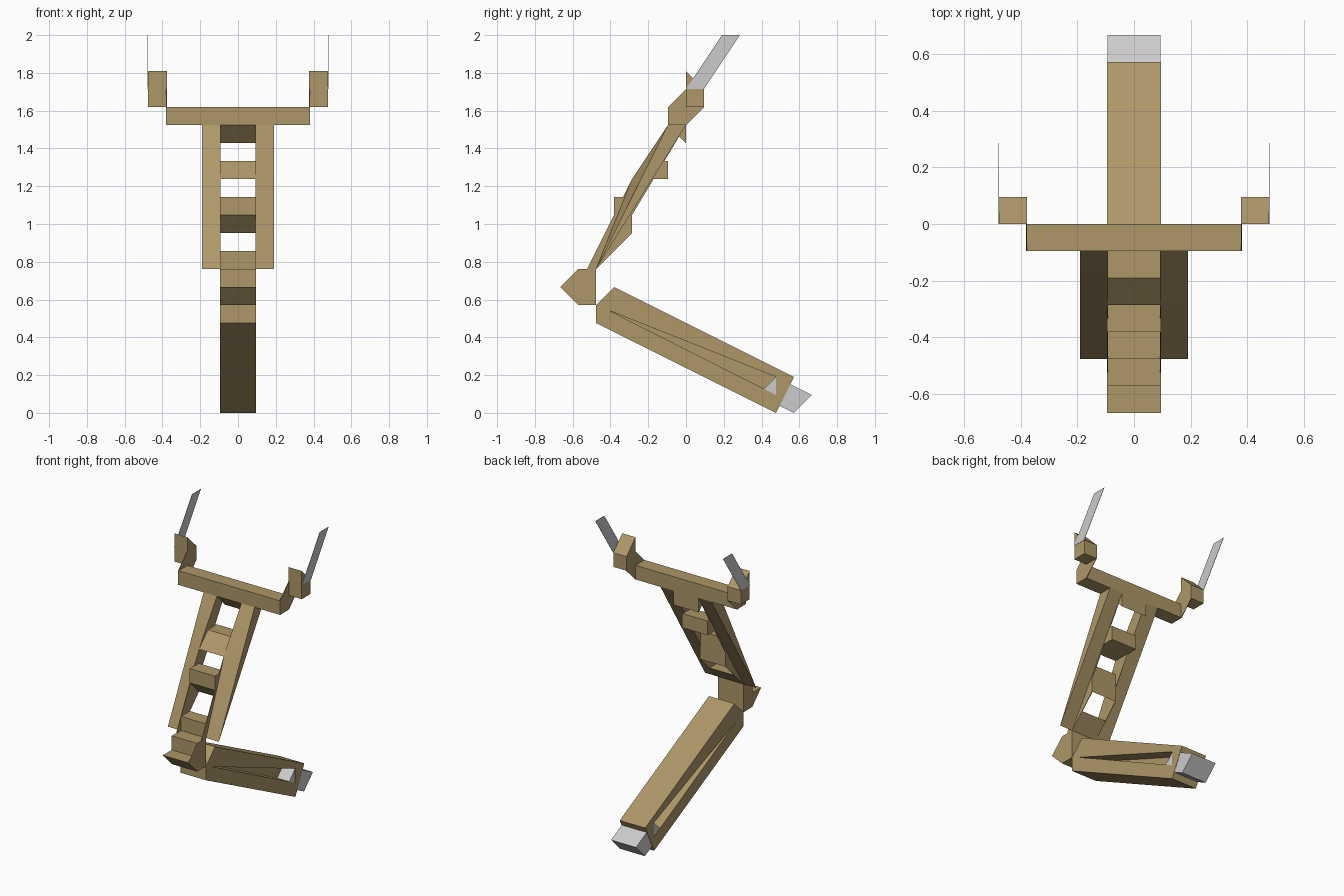
import bpy, bmesh, math

if "Cube" in bpy.data.objects:
    bpy.data.objects.remove(bpy.data.objects["Cube"])

U = 2 / 21  # the model sits on a 21-step lattice

wood = bpy.data.materials.new("wood")
wood.diffuse_color = (0.42, 0.31, 0.14, 1)
wood.use_nodes = True
wood.node_tree.nodes["Principled BSDF"].inputs["Base Color"].default_value = wood.diffuse_color


def loft(name, a, b, xa, xb, mat=wood):
    """Skin between two equal-length side profiles (y, z) at x = xa and x = xb."""
    bm = bmesh.new()
    va = [bm.verts.new((xa * U, y * U, z * U)) for y, z in a]
    vb = [bm.verts.new((xb * U, y * U, z * U)) for y, z in b]
    bm.faces.new(va)
    bm.faces.new(vb[::-1])
    n = len(a)
    for i in range(n):
        j = (i + 1) % n
        bm.faces.new((va[i], vb[i], vb[j], va[j]))
    bmesh.ops.triangulate(bm, faces=[f for f in bm.faces if len(f.verts) > 4])
    bmesh.ops.recalc_face_normals(bm, faces=bm.faces)
    me = bpy.data.meshes.new(name)
    bm.to_mesh(me)
    bm.free()
    ob = bpy.data.objects.new(name, me)
    bpy.context.collection.objects.link(ob)
    if mat:
        me.materials.append(mat)
    bpy.context.view_layer.objects.active = ob
    ob.select_set(True)
    bpy.ops.object.shade_smooth_by_angle(angle=math.radians(40))
    ob.select_set(False)
    return ob


def prism(name, pts, x0, x1, mat=wood):
    return loft(name, pts, pts, x0, x1, mat)


# Sloping lower beam: two rims around a wedge recess, with a thin centre web
prism("beam_upper_rim", [(-5, 6), (-4, 7), (6, 2), (5, 2), (-4.3, 5.7)], -1, 1)
prism("beam_lower_rim", [(-5, 6), (-4.3, 5.7), (5, 1), (5, 2), (6, 2), (5, 0), (-5, 5)], -1, 1)
prism("beam_web", [(-4.3, 5.7), (5, 2), (5, 1)], -0.04, 0.04)

# Grey tip at the end of the beam
prism("beam_tip", [(4, 1), (5, 2), (7, 1), (6, 0)], -0.98, 0.98, None)

# Knee joint between beam and ladder
prism("knee_block", [(-7, 7), (-6, 6), (-5, 6), (-5, 8), (-6, 8), (-6, 7)], -1, 1)

# Ladder rungs
rungs = [
    [(-5, 8), (-4, 9), (-5, 9)],
    [(-4, 11), (-4, 12), (-3, 12), (-3, 10)],
    [(-3, 13), (-2, 14), (-1, 14), (-1, 13)],
    [(-1, 16), (0, 16), (0, 15)],
]
for i, pts in enumerate(rungs):
    prism(f"rung_{i + 1}", pts, -1, 1)

# Crossbar
prism("crossbar", [(-1, 16), (-1, 17), (0, 17), (0, 16)], -4, 4)

inner_rail = [(-5, 8), (-3, 13), (-1, 16), (0, 16), (-2.5, 12)]
outer_rail = [(-5, 8), (-2.5, 13), (-1, 16), (0, 16), (-2.5, 12)]
inner_plate = [(-6, 7), (-3, 13), (-1, 16), (0, 16), (-3, 11), (-3, 10), (-5, 8)]
end_plate = [(-1, 16), (-1, 17), (0, 18), (0, 19), (1, 18), (1, 17), (0, 16)]

for side, s in (("left", -1), ("right", 1)):
    # Ladder rail and its inner side plate
    loft("rail_" + side, inner_rail, outer_rail, s, 2 * s)
    prism("rail_plate_" + side, inner_plate, 0.96 * s, s)
    # Crossbar end plate, end block and flat grey blade
    prism("crossbar_end_" + side, end_plate, 3.96 * s, 4 * s)
    prism("end_block_" + side, [(0, 17), (0, 19), (1, 18), (1, 17)], 4 * s, 5 * s)
    prism("blade_" + side, [(0, 18), (2, 21), (3, 21), (1, 18)], 5 * s, 5.02 * s, None)
